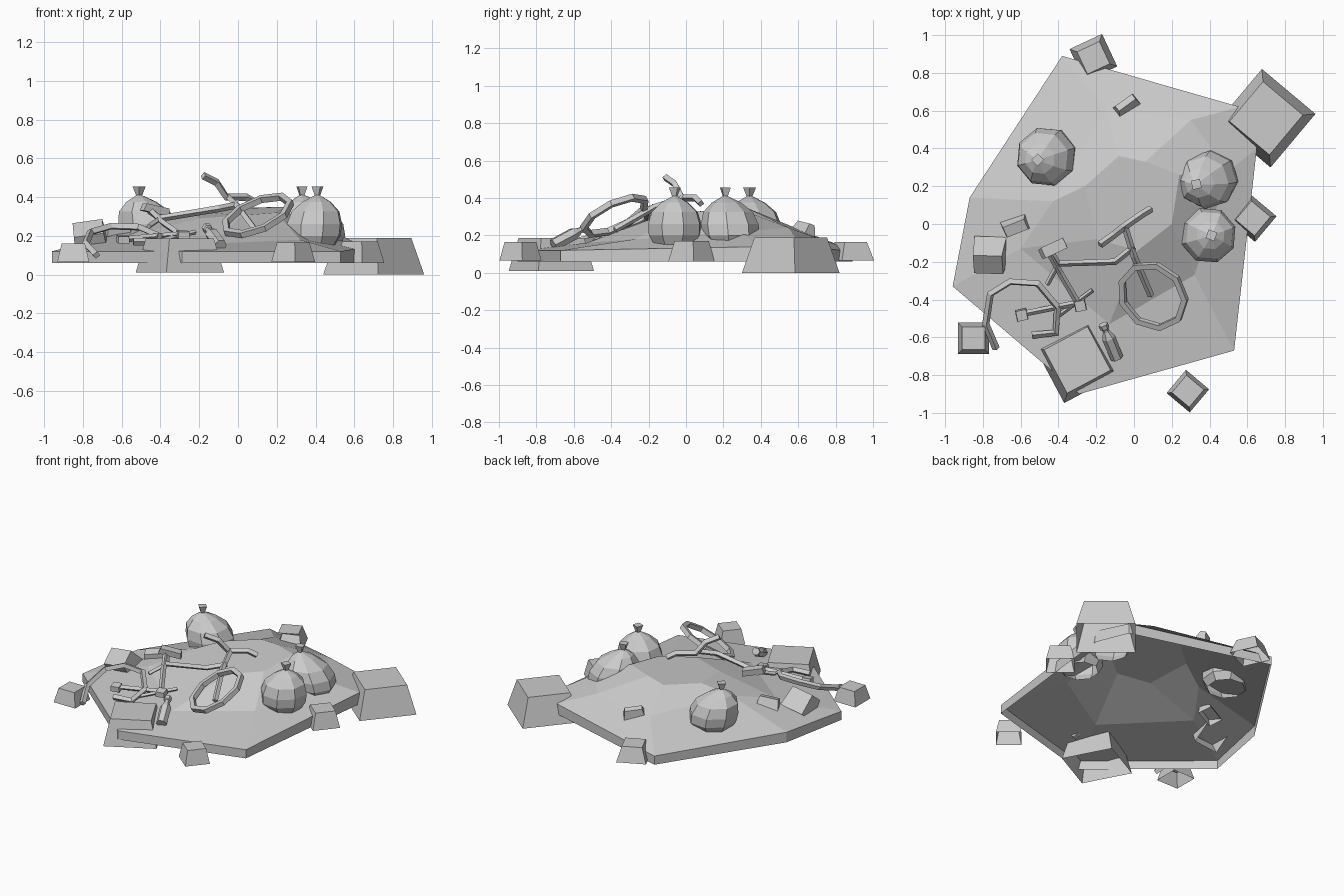
import bpy, bmesh, math
from mathutils import Vector

if "Cube" in bpy.data.objects:
    bpy.data.objects.remove(bpy.data.objects["Cube"])


def finish(name, bm):
    bmesh.ops.recalc_face_normals(bm, faces=bm.faces)
    me = bpy.data.meshes.new(name)
    bm.to_mesh(me)
    bm.free()
    ob = bpy.data.objects.new(name, me)
    bpy.context.collection.objects.link(ob)
    return ob


def loft(name, rings, bottom=False, top=True):
    """Join successive rings of points into a skin, optionally capped."""
    bm = bmesh.new()
    vs = [[bm.verts.new(p) for p in r] for r in rings]
    n = len(vs[0])
    for a, b in zip(vs, vs[1:]):
        for i in range(n):
            j = (i + 1) % n
            bm.faces.new((a[i], a[j], b[j], b[i]))
    if bottom:
        bm.faces.new(vs[0][::-1])
    if top:
        bm.faces.new(vs[-1])
    return finish(name, bm)


def circle(r, z, n=8, dx=0, dy=0, turn=0):
    return [Vector((dx + r * math.cos(turn + 2 * math.pi * i / n),
                    dy + r * math.sin(turn + 2 * math.pi * i / n), z)) for i in range(n)]


def block(name, loc, low, high, h, rot, bottom=False):
    """Tapered block standing on loc; low and high are (x, y) sizes."""
    def rect(s, z):
        return [(a * s[0] / 2, b * s[1] / 2, z) for a, b in ((-1, -1), (1, -1), (1, 1), (-1, 1))]
    ob = loft(name, [rect(low, 0), rect(high, h)], bottom)
    ob.location = loc
    ob.rotation_euler = [math.radians(a) for a in rot]
    return ob


def tube(name, pts, r=0.02):
    """Square-section bar following a path."""
    cu = bpy.data.curves.new(name, 'CURVE')
    cu.dimensions = '3D'
    cu.bevel_depth = r
    cu.bevel_resolution = 0
    cu.use_fill_caps = True
    sp = cu.splines.new('POLY')
    sp.use_smooth = False
    sp.points.add(len(pts) - 1)
    for p, c in zip(sp.points, pts):
        p.co = (*c, 1)
    ob = bpy.data.objects.new(name, cu)
    bpy.context.collection.objects.link(ob)
    bpy.context.view_layer.objects.active = ob
    bpy.ops.object.select_all(action='DESELECT')
    ob.select_set(True)
    bpy.ops.object.convert(target='MESH')


# Heap: open shell with a short vertical skirt, crest ridge towards the back
outer = [(-.38, .89, .12), (.56, .62, .13), (.65, .40, .14), (.53, -.67, .12),
         (-.29, -.90, .12), (-.96, -.33, .12), (-.87, .14, .13)]
middle = [(-.15, .61, .23), (.30, .55, .24), (.50, .28, .22), (.32, -.27, .18),
          (-.13, -.53, .16), (-.60, -.13, .19), (-.43, .12, .26)]
crest = [(-.08, .36, .33), (.06, .33, .345), (.24, .26, .35), (.20, .0, .32),
         (.02, -.14, .305), (-.2, -.08, .29), (-.26, .20, .33)]
loft("heap", [[(x, y, .06) for x, y, z in outer], outer, middle, crest])

# Loose tapered blocks around the edge, open below: x, y, z, base, top, height, turn
for i, (x, y, z, low, high, h, a) in enumerate([
        (.70, .56, 0, .37, .275, .19, -40),
        (-.30, -.72, .01, .337, .26, .175, 28),
        (-.215, .88, .065, .19, .13, .10, 25),
        (.63, .03, .06, .177, .13, .11, -40),
        (.285, -.885, .065, .16, .12, .10, -40),
        (-.85, -.605, .065, .165, .12, .095, 0)]):
    block(f"edge_block_{i + 1}", (x, y, z), (low, low), (high, high), h, (0, 0, a))

# Debris lying on the slopes
block("tilted_block", (-.755, -.13, .13), (.17, .16), (.155, .12), .14, (38, -8, -2))
block("left_chunk", (-.625, .0, .17), (.15, .09), (.12, .06), .08, (15, -8, 22))
block("back_chunk", (-.04, .62, .20), (.14, .08), (.11, .035), .07, (-18, 8, 36))

# Bottle
bottle = loft("bottle", [circle(r, z, 6) for r, z in
                         ((.034, 0), (.036, .13), (.018, .17), (.018, .185), (.026, .19), (.026, .215))], True)
bottle.location = (-.09, -.71, .15)
bottle.rotation_euler = Vector((-.07, .17, .09)).to_track_quat('Z', 'Y').to_euler()

# Tied bags: faceted body drawn into a pinched neck
profile = [(.12, .15), (.152, .20), (.156, .26), (.135, .325), (.08, .375), (.014, .41)]
for i, (x, y, nx, ny, s) in enumerate([(-.455, .36, -.51, .34, 1.02),
                                       (.405, .24, .33, .21, .99),
                                       (.39, -.06, .41, -.06, .96)]):
    rings = []
    for r, z in profile:
        t = max(0, (z - .18) / .23) ** 1.5
        rings.append(circle(r * s, z, 8, x + (nx - x) * t, y + (ny - y) * t, .3 + i * .4))
    loft(f"bag_{i + 1}", rings)
    loft(f"bag_knot_{i + 1}", [circle(.014, .405, 4, nx, ny, i), circle(.034, .455, 4, nx, ny, i)])

# Bent wheel rim of the scrapped bicycle
N, M, R = 9, 4, .182
bm = bmesh.new()
tor = [[bm.verts.new(((R + .022 * math.cos(b)) * math.cos(a), (R + .022 * math.cos(b)) * math.sin(a),
                      .022 * math.sin(b)))
        for b in (math.pi / 4 + math.pi / 2 * k for k in range(M))]
       for a in (2 * math.pi * k / N for k in range(N))]
for i in range(N):
    for k in range(M):
        bm.faces.new((tor[i][k], tor[(i + 1) % N][k],
                      tor[(i + 1) % N][(k + 1) % M], tor[i][(k + 1) % M]))
wheel = finish("front_wheel", bm)
wheel.location = (.10, -.38, .305)
wheel.rotation_euler = Vector((-.36, -.40, .84)).to_track_quat('Z', 'Y').to_euler()

# Broken rear rim
tube("rear_wheel", [(-.73, -.66, .10), (-.785, -.53, .16), (-.76, -.37, .22), (-.655, -.305, .25),
                    (-.51, -.315, .245), (-.405, -.44, .20), (-.415, -.575, .17), (-.54, -.59, .17)], .02)

# Bicycle frame
tube("handlebar", [(-.18, -.11, .51), (-.11, -.06, .475), (-.06, -.02, .40),
                   (.04, .05, .40), (.09, .08, .37)], .02)
tube("fork", [(-.05, -.01, .40), (.0, -.17, .35), (.09, -.38, .23)], .018)
tube("top_tube", [(.0, -.12, .36), (-.10, -.2, .34), (-.40, -.21, .29), (-.46, -.12, .33)], .018)
tube("seat_tube", [(-.46, -.13, .34), (-.39, -.26, .27), (-.29, -.43, .2)], .017)
tube("chain_stay", [(-.40, -.21, .29), (-.46, -.32, .25)], .014)
tube("crank", [(-.61, -.48, .18), (-.26, -.41, .21)], .016)
tube("stick", [(-.22, -.35, .22), (-.42, -.5, .17)], .012)
block("saddle", (-.43, -.13, .315), (.15, .05), (.13, .06), .04, (0, 12, 25), True)
for i, (x, y, z) in enumerate([(-.595, -.48, .165), (-.285, -.43, .19)]):
    block(f"pedal_{i + 1}", (x, y, z), (.06, .06), (.055, .055), .035, (8, 0, 12), True)
